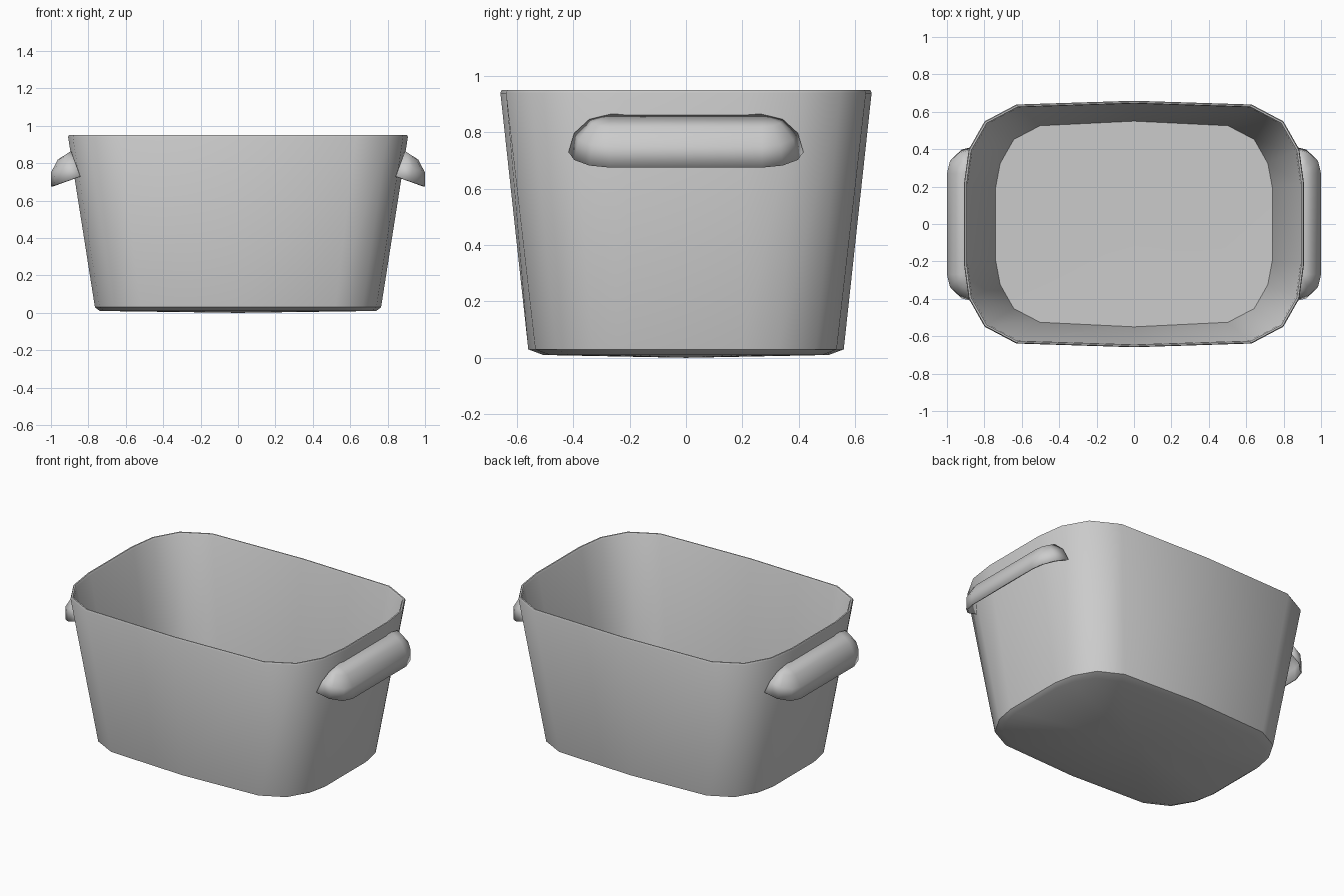
import bpy, bmesh
from math import sin, cos, radians

if "Cube" in bpy.data.objects:
    bpy.data.objects.remove(bpy.data.objects["Cube"])

# Quarter outlines of the tub (x, y), at the rim and at the base
RIM = [(0.91, 0.22), (0.885, 0.40), (0.80, 0.55), (0.63, 0.64), (0, 0.66)]
BASE = [(0.765, 0.20), (0.74, 0.33), (0.665, 0.46), (0.52, 0.535), (0, 0.56)]
TOP_Z, LOW_Z = 0.95, 0.03


def full_outline(q):
    half = q + [(-x, y) for x, y in reversed(q[:-1])]
    return half + [(-x, -y) for x, y in half]


def finish(name, bm, angle):
    bmesh.ops.remove_doubles(bm, verts=bm.verts, dist=1e-4)
    bmesh.ops.recalc_face_normals(bm, faces=bm.faces)
    me = bpy.data.meshes.new(name)
    bm.to_mesh(me)
    bm.free()
    ob = bpy.data.objects.new(name, me)
    bpy.context.collection.objects.link(ob)
    bpy.ops.object.select_all(action='DESELECT')
    ob.select_set(True)
    bpy.context.view_layer.objects.active = ob
    bpy.ops.object.shade_smooth_by_angle(angle=radians(angle))
    return ob


def tub():
    bm = bmesh.new()
    rim, base = full_outline(RIM), full_outline(BASE)

    def ring(z, dx=0.0, dy=0.0):
        t = (z - LOW_Z) / (TOP_Z - LOW_Z)
        vs = []
        for (rx, ry), (bx, by) in zip(rim, base):
            x, y = bx + (rx - bx) * t, by + (ry - by) * t
            vs.append(bm.verts.new((x * (1 - dx / 0.85), y * (1 - dy / 0.6), z)))
        return vs

    # outside from base to rim, over the lip, then down the inside
    rings = [ring(0.01, 0.025, 0.055), ring(LOW_Z), ring(0.94), ring(0.95, 0.005, 0.005),
             ring(0.95, 0.013, 0.011), ring(0.94, 0.018, 0.014), ring(0.04, 0.03, 0.012)]
    n = len(rim)
    for a, b in zip(rings, rings[1:]):
        for i in range(n):
            j = (i + 1) % n
            bm.faces.new((a[i], a[j], b[j], b[i]))
    # underside and floor
    for r, z in ((rings[0], 0.0), (rings[-1], 0.035)):
        c = bm.verts.new((0, 0, z))
        for i in range(n):
            bm.faces.new((r[i], r[(i + 1) % n], c))
    finish("tub", bm, 40)


def handle(name, side):
    # hollow hood: half capsule in plan, tilted, open underneath
    bm = bmesh.new()
    plan = [(0.27, radians(b)) for b in (0, 30, 60, 90)]
    plan += [(-0.27, radians(b)) for b in (90, 120, 150, 180)]
    rows = []
    for a in map(radians, (0, 30, 60, 90)):
        row = []
        for yc, b in plan:
            u, w = 0.164 * cos(a) * sin(b), 0.143 * sin(a)
            x, z = 0.845 + 0.942 * u + 0.334 * w, 0.73 - 0.334 * u + 0.942 * w
            row.append(bm.verts.new((side * min(x, 1.0), yc + 0.147 * cos(a) * cos(b), z)))
        rows.append(row)
    for r, s in zip(rows, rows[1:]):
        for i in range(len(r) - 1):
            q = (r[i], r[i + 1], s[i + 1], s[i])
            bm.faces.new(q if side > 0 else q[::-1])
    ob = finish(name, bm, 50)
    # make sure normals face outwards before thickening inwards
    if sum(p.normal.z * p.area for p in ob.data.polygons) < 0:
        ob.data.flip_normals()
    m = ob.modifiers.new("thickness", 'SOLIDIFY')
    m.thickness, m.offset = 0.01, -1


tub()
handle("right_handle", 1)
handle("left_handle", -1)
